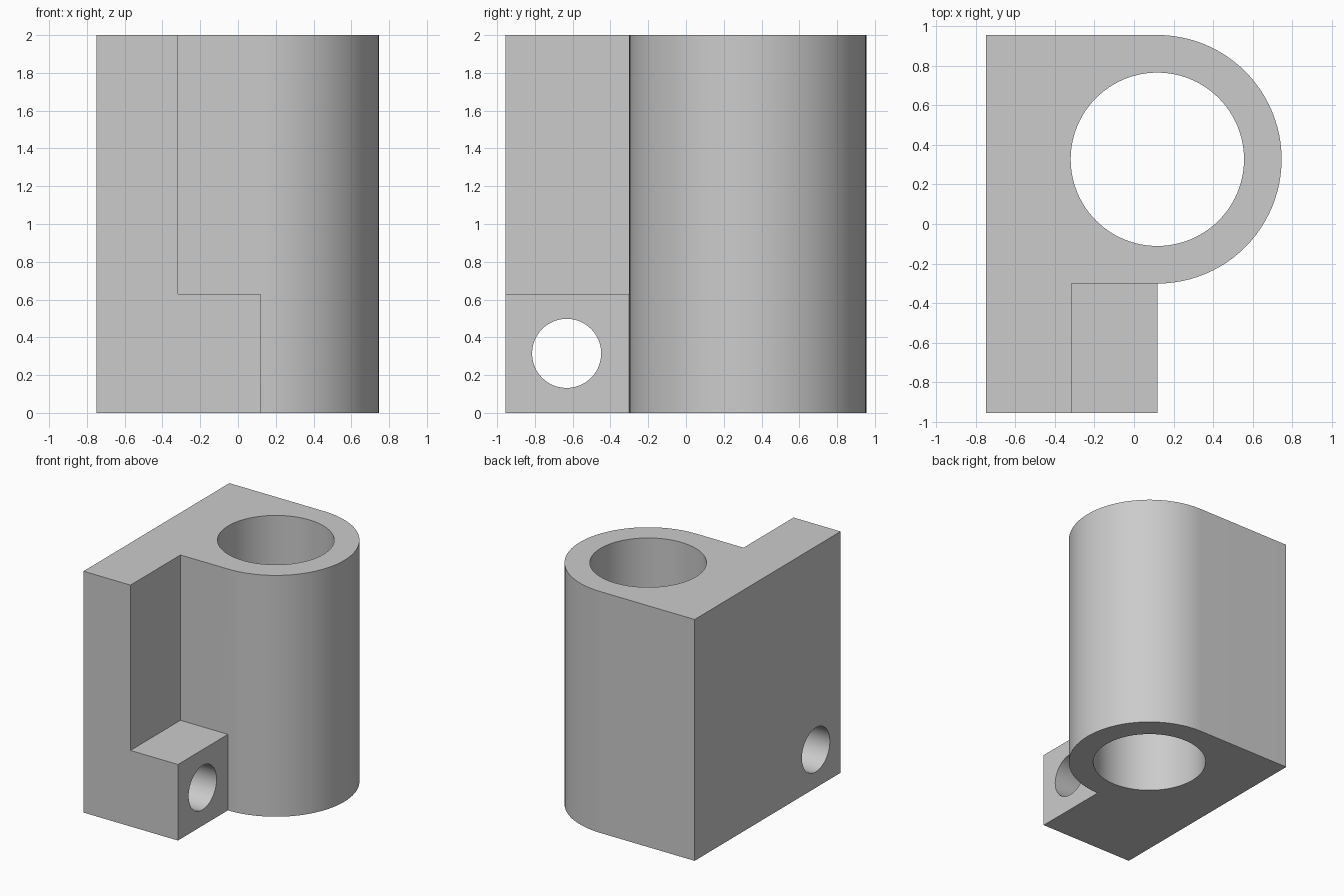
import bpy, bmesh
from math import sin, cos, pi
from mathutils import Matrix

if "Cube" in bpy.data.objects:
    bpy.data.objects.remove(bpy.data.objects["Cube"])

CX, CY, R = 0.118, 0.327, 0.628      # barrel axis and outer radius
LEFT, FRONT, BACK = -0.748, -0.955, CY + R
STEP_Y = CY - R


def finish(name, bm):
    bmesh.ops.recalc_face_normals(bm, faces=bm.faces)
    mesh = bpy.data.meshes.new(name)
    bm.to_mesh(mesh)
    bm.free()
    obj = bpy.data.objects.new(name, mesh)
    bpy.context.collection.objects.link(obj)
    return obj


def prism(name, points, z0, z1):
    bm = bmesh.new()
    face = bm.faces.new([bm.verts.new((x, y, z0)) for x, y in points])
    ext = bmesh.ops.extrude_face_region(bm, geom=[face])
    verts = [v for v in ext["geom"] if isinstance(v, bmesh.types.BMVert)]
    bmesh.ops.translate(bm, verts=verts, vec=(0, 0, z1 - z0))
    return finish(name, bm)


def cylinder(name, radius, depth, matrix, sides):
    bm = bmesh.new()
    bmesh.ops.create_cone(bm, cap_ends=True, segments=sides, radius1=radius,
                          radius2=radius, depth=depth, matrix=matrix)
    return finish(name, bm)


def cut(obj, cutter):
    cutter.hide_render = True
    mod = obj.modifiers.new(cutter.name, "BOOLEAN")
    mod.operation, mod.solver, mod.object = "DIFFERENCE", "EXACT", cutter
    bpy.context.view_layer.objects.active = obj
    bpy.ops.object.modifier_apply(modifier=mod.name)
    bpy.data.objects.remove(cutter)


# Body: back plate, foot and rounded barrel in one outline
N = 48
arc = [(CX + R * sin(pi * i / N), CY - R * cos(pi * i / N)) for i in range(N + 1)]
body = prism("bearing_bracket", [(LEFT, FRONT), (CX, FRONT)] + arc + [(LEFT, BACK)], 0, 2)

# Notch above the foot, leaving the upright plate
cut(body, prism("notch_cutter", [(-0.317, -1.2), (0.4, -1.2), (0.4, STEP_Y), (-0.317, STEP_Y)],
                0.63, 2.3))

# Vertical bore through the barrel
cut(body, cylinder("bore_cutter", 0.438, 3, Matrix.Translation((CX, CY, 1)), 96))

# Mounting hole through the foot, left to right
cut(body, cylinder("mount_hole_cutter", 0.183, 3,
                   Matrix.Translation((0, -0.632, 0.315)) @ Matrix.Rotation(pi / 2, 4, "Y"), 48))

# Smooth curved walls, crisp edges
bpy.ops.object.select_all(action="DESELECT")
body.select_set(True)
bpy.context.view_layer.objects.active = body
bpy.ops.object.shade_smooth_by_angle()
